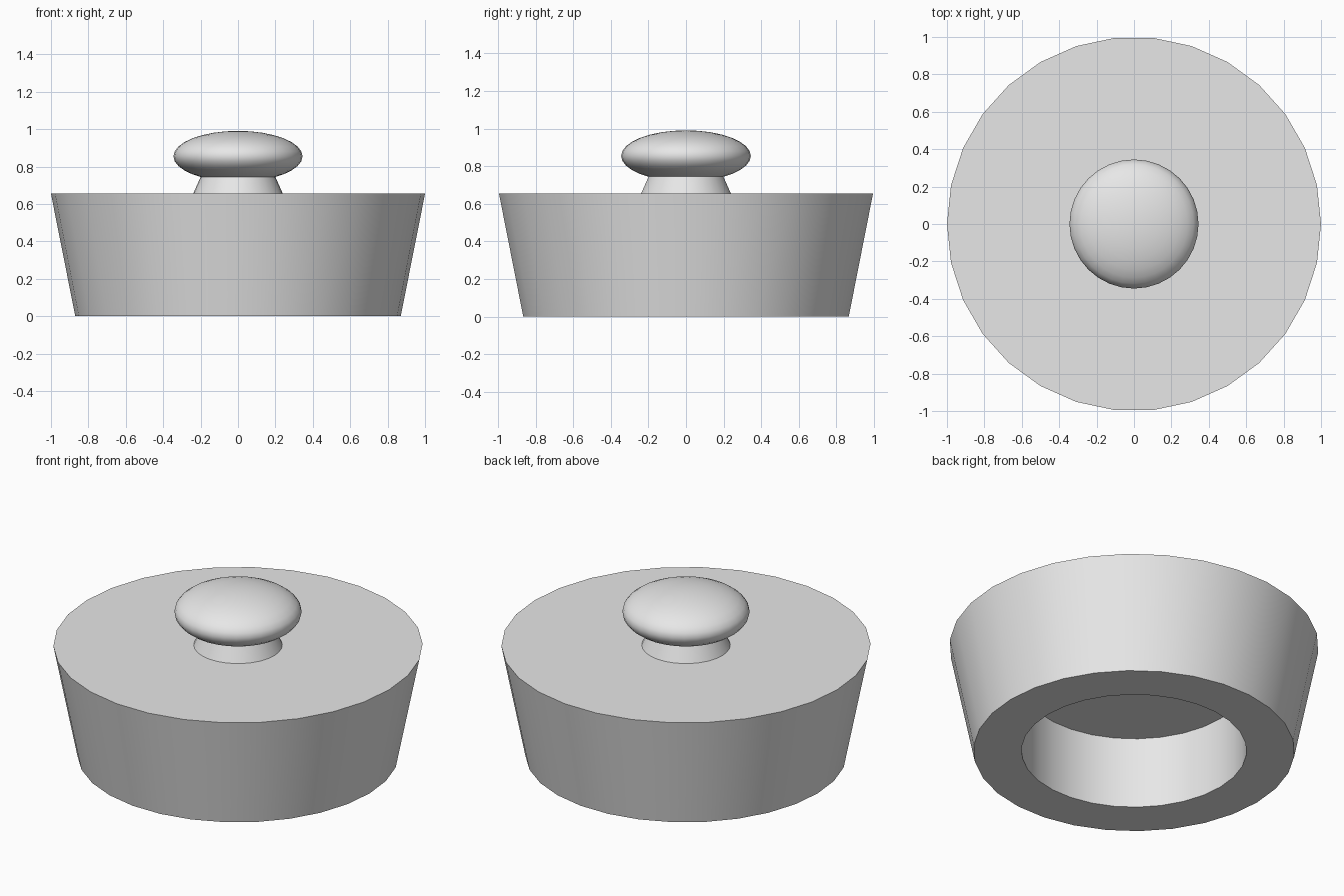
import bpy
import bmesh
from math import cos, sin, tau, radians

SIDES = 30

cube = bpy.data.objects.get("Cube")
if cube:
    bpy.data.objects.remove(cube, do_unlink=True)

grey = bpy.data.materials.new("light_grey")
grey.use_nodes = True
grey.diffuse_color = (0.8, 0.8, 0.8, 1)
grey.node_tree.nodes["Principled BSDF"].inputs["Base Color"].default_value = (0.8, 0.8, 0.8, 1)


def finish(obj, name):
    """Name, colour and smooth a part, keeping its rims sharp."""
    obj.name = obj.data.name = name
    obj.data.materials.clear()
    obj.data.materials.append(grey)
    bpy.ops.object.select_all(action="DESELECT")
    obj.select_set(True)
    bpy.context.view_layer.objects.active = obj
    bpy.ops.object.shade_smooth_by_angle(angle=radians(30))


def turned(name, profile):
    """Revolve (radius, height) points around z and cap both ends."""
    bm = bmesh.new()
    rings = [[bm.verts.new((r * cos(tau * i / SIDES), r * sin(tau * i / SIDES), z))
              for i in range(SIDES)] for r, z in profile]
    for low, high in zip(rings, rings[1:]):
        for i in range(SIDES):
            j = (i + 1) % SIDES
            bm.faces.new((low[i], low[j], high[j], high[i]))
    bm.faces.new(rings[0])
    bm.faces.new(rings[-1])
    bmesh.ops.recalc_face_normals(bm, faces=bm.faces)
    mesh = bpy.data.meshes.new(name)
    bm.to_mesh(mesh)
    bm.free()
    obj = bpy.data.objects.new(name, mesh)
    bpy.context.collection.objects.link(obj)
    finish(obj, name)


# Tapered body with a round recess in its underside
turned("body", [(0.61, 0.427), (0.61, 0), (0.87, 0), (1, 0.655)])

# Flared neck, running up into the knob
turned("neck", [(0.24, 0.655), (0.2, 0.745), (0.18, 0.79)])

# Flattened round knob
bpy.ops.mesh.primitive_uv_sphere_add(segments=32, ring_count=16, location=(0, 0, 0.855))
knob = bpy.context.object
for v in knob.data.vertices:
    v.co.x *= 0.345
    v.co.y *= 0.345
    v.co.z *= 0.136
finish(knob, "knob")
